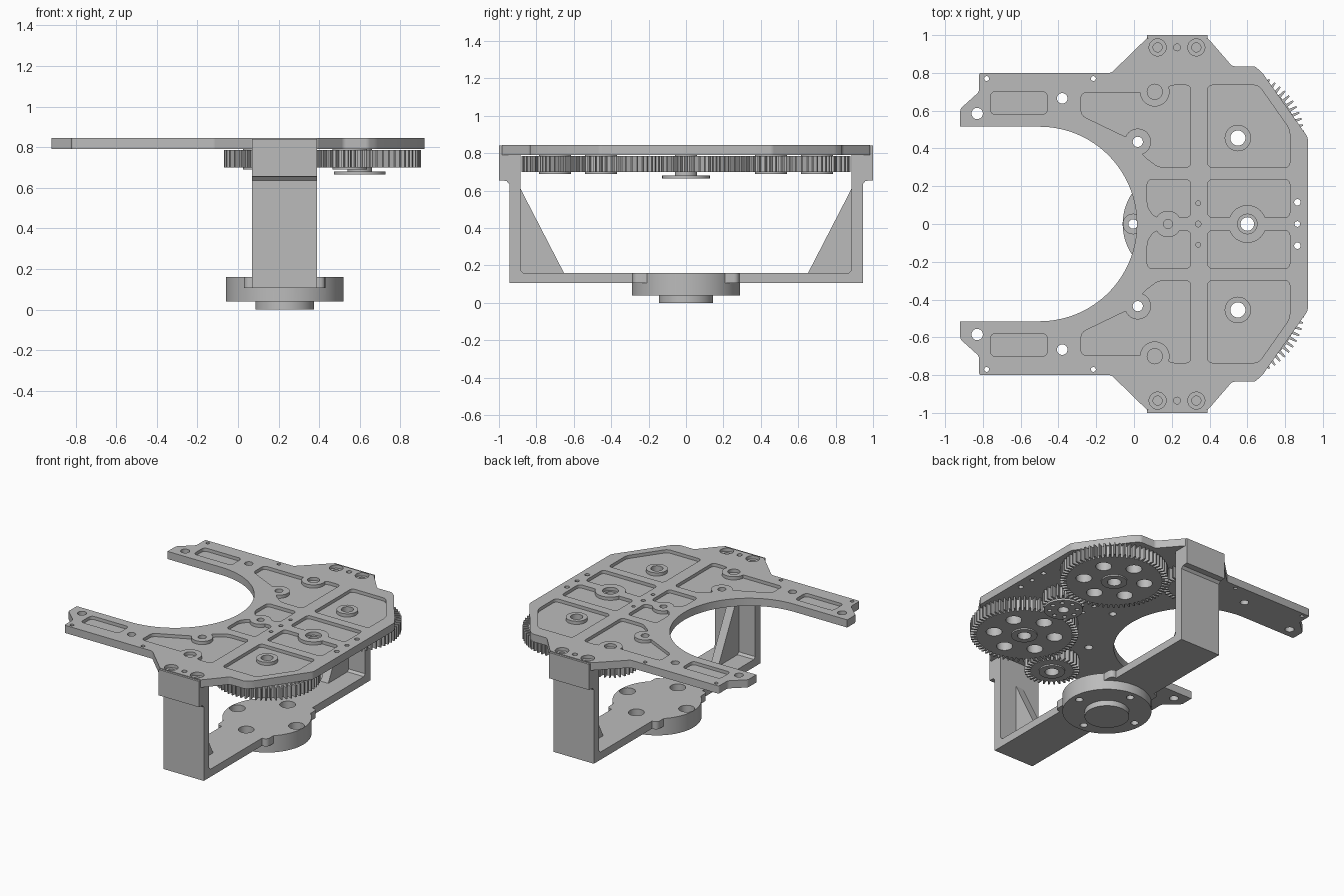
import bpy, bmesh, math

cube = bpy.data.objects.get("Cube")
if cube:
    bpy.data.objects.remove(cube, do_unlink=True)

grey = bpy.data.materials.new("plain_grey")
grey.use_nodes = True
grey.diffuse_color = (0.5, 0.5, 0.5, 1)
grey.node_tree.nodes["Principled BSDF"].inputs["Base Color"].default_value = (0.5, 0.5, 0.5, 1)


def circle(x, y, r, n=40):
    return [(x + r * math.cos(2 * math.pi * i / n), y + r * math.sin(2 * math.pi * i / n)) for i in range(n)]


def rect(x0, y0, x1, y1):
    return [(x0, y0), (x1, y0), (x1, y1), (x0, y1)]


def flip(points):
    return [(x, -y) for x, y in points]


def prisms(name, shapes, lo, hi, corner=0, along_x=False):
    """Extrude closed outlines between lo and hi, with optional rounded corners."""
    bm = bmesh.new()
    for pts in shapes:
        part = bmesh.new()
        part.faces.new([part.verts.new((x, y, lo)) for x, y in pts])
        if corner:
            bmesh.ops.bevel(part, geom=part.verts[:], offset=corner, segments=4,
                            profile=0.5, affect='VERTICES', clamp_overlap=True)
        top = bmesh.ops.extrude_face_region(part, geom=part.faces[:])["geom"]
        bmesh.ops.translate(part, verts=[v for v in top if isinstance(v, bmesh.types.BMVert)],
                            vec=(0, 0, hi - lo))
        if along_x:
            for v in part.verts:
                v.co = (v.co.z, v.co.x, v.co.y)
        bmesh.ops.recalc_face_normals(part, faces=part.faces[:])
        tmp = bpy.data.meshes.new("tmp")
        part.to_mesh(tmp)
        part.free()
        bm.from_mesh(tmp)
        bpy.data.meshes.remove(tmp)
    mesh = bpy.data.meshes.new(name)
    bm.to_mesh(mesh)
    bm.free()
    mesh.materials.append(grey)
    obj = bpy.data.objects.new(name, mesh)
    bpy.context.collection.objects.link(obj)
    return obj


def combine(obj, other, op='DIFFERENCE'):
    mod = obj.modifiers.new("combine", 'BOOLEAN')
    mod.operation, mod.solver, mod.object = op, 'EXACT', other
    bpy.context.view_layer.objects.active = obj
    bpy.ops.object.modifier_apply(modifier=mod.name)
    bpy.data.objects.remove(other, do_unlink=True)


def cut(obj, shapes, lo, hi, corner=0):
    combine(obj, prisms("cutter", shapes, lo, hi, corner))


def add(obj, shapes, lo, hi, corner=0):
    combine(obj, prisms("addition", shapes, lo, hi, corner), 'UNION')


def finish(obj):
    bpy.ops.object.select_all(action='DESELECT')
    obj.select_set(True)
    bpy.context.view_layer.objects.active = obj
    bpy.ops.object.shade_smooth_by_angle(angle=math.radians(25))


def both(shapes):
    return shapes + [flip(s) for s in shapes]


# Top plate: outline with round mouth between two arms
BOTTOM, TOP, FLOOR = 0.79, 0.845, 0.822
half = [(0.92, 0.46), (0.68, 0.80), (0.64, 0.835), (0.52, 0.835), (0.39, 0.985), (0.07, 0.985),
        (-0.12, 0.80), (-0.82, 0.80), (-0.82, 0.70), (-0.92, 0.61), (-0.92, 0.515)]
plate = prisms("top_plate", [half + flip(half)[::-1]], BOTTOM, TOP, 0.012)
arc = [(-0.5 + 0.515 * math.sin(a), 0.515 * math.cos(a))
       for a in (math.pi * i / 64 for i in range(65))]
cut(plate, [[(-1.2, 0.515)] + arc + [(-1.2, -0.515)]], 0.7, 0.9)

# Plate pockets, leaving round bosses standing
pockets = both([
    rect(-0.76, 0.58, -0.46, 0.70),
    [(-0.28, 0.695), (0.15, 0.695), (0.19, 0.735), (0.30, 0.735), (0.30, 0.30), (0.13, 0.30),
     (0.05, 0.36), (0.0, 0.44), (-0.28, 0.575)],
    [(0.39, 0.735), (0.66, 0.735), (0.825, 0.50), (0.825, 0.30), (0.39, 0.30)],
    [(0.07, 0.235), (0.30, 0.235), (0.30, 0.035), (0.11, 0.035), (0.07, 0.09)],
    rect(0.39, 0.035, 0.825, 0.235)])
pocket_cutter = prisms("pocket_cutter", pockets, FLOOR, 0.9, 0.025)
bosses = both([circle(0.11, 0.70, 0.078), circle(0.02, 0.435, 0.07), circle(0.55, 0.455, 0.07)])
combine(pocket_cutter, prisms("bosses", bosses + [circle(0.18, 0, 0.07), circle(0.60, 0, 0.10)], 0.7, 1.0))
combine(plate, pocket_cutter)

# Plate holes, then shallow counterbores
holes = both([circle(x, y, r, 24) for x, y, r in (
    (-0.83, 0.585, 0.03), (-0.38, 0.665, 0.028), (0.02, 0.435, 0.027), (-0.78, 0.77, 0.013),
    (-0.215, 0.77, 0.013), (0.55, 0.455, 0.04), (0.865, 0.115, 0.017), (0.34, 0.11, 0.013),
    (0.125, 0.935, 0.024), (0.33, 0.935, 0.024), (0.228, 0.935, 0.018))])
holes += [circle(x, 0, r, 24) for x, r in ((0.865, 0.015), (0.34, 0.015), (0.18, 0.024), (0.60, 0.036))]
cut(plate, holes, 0.7, 0.9)
bores = both([circle(0.125, 0.935, 0.045), circle(0.33, 0.935, 0.045), circle(0.11, 0.70, 0.04)])
cut(plate, bores + [circle(0.60, 0, 0.052)], FLOOR, 0.9)
finish(plate)

# Lower bracket: a U-shaped strap with stepped top ends
side = [(0.945, 0.105), (0.945, 0.635), (0.96, 0.652), (1.0, 0.655), (1.0, 0.84), (0.985, 0.84),
        (0.985, 0.79), (0.885, 0.79), (0.885, 0.175), (0.87, 0.16)]
mirrored = [(-y, z) for y, z in side][::-1]
bracket = prisms("lower_bracket", [side + mirrored], 0.07, 0.39, along_x=True)

# Round mounting flange and its neck on the bracket
CX = 0.23
add(bracket, [circle(CX, 0, 0.29, 72)], 0.04, 0.16)
add(bracket, [rect(CX - 0.2, -0.285, CX + 0.2, 0.285)], 0.105, 0.16, 0.03)
add(bracket, [circle(CX, 0, 0.145, 56)], 0.0, 0.06)
bolts = [(CX + 0.235, 0), (CX - 0.235, 0), (CX, 0.235), (CX, -0.235)]
cut(bracket, [circle(x, y, 0.025, 24) for x, y in bolts], -0.1, 0.3)
cut(bracket, [circle(x, y, 0.052, 32) for x, y in bolts], 0.10, 0.3)
finish(bracket)

# Triangular ribs inside the bracket corners
for name, s in (("back_rib", 1), ("front_rib", -1)):
    rib = [(s * 0.89, 0.62), (s * 0.89, 0.155), (s * 0.65, 0.155)]
    finish(prisms(name, [rib], CX - 0.03, CX + 0.03, along_x=True))


# Spur gears with hubs and bores
def gear(name, x, y, outer, teeth, hub, hub_low, bore, windows=0):
    pts = []
    for i in range(teeth):
        for step, r in ((-0.27, outer - 0.04), (-0.13, outer), (0.13, outer), (0.27, outer - 0.04)):
            a = 2 * math.pi * (i + step) / teeth
            pts.append((x + r * math.cos(a), y + r * math.sin(a)))
    obj = prisms(name, [pts], 0.70, 0.785)
    add(obj, [circle(x, y, hub)], hub_low, BOTTOM)
    cutters = [circle(x, y, bore, 32)]
    for i in range(windows):
        a = 2 * math.pi * (i + 0.5) / windows
        cutters.append(circle(x + 0.2 * math.cos(a), y + 0.2 * math.sin(a), 0.052, 32))
    cut(obj, cutters, 0.5, 1.0)
    return obj


for end, s in (("back", 1), ("front", -1)):
    finish(gear(end + "_large_gear", 0.55, s * 0.455, 0.352, 64, 0.085, 0.69, 0.045, 6))
    finish(gear(end + "_small_gear", 0.11, s * 0.70, 0.18, 32, 0.085, 0.69, 0.045))

# Drive pinion with a round horn plate
pinion = gear("drive_pinion", 0.60, 0, 0.135, 22, 0.06, 0.67, 0.036)
horn = prisms("pinion_horn", [circle(0.60, 0, 0.127, 56)], 0.665, 0.68)
horn_holes = [circle(x, y, 0.014, 16) for x, y in circle(0.60, 0, 0.09, 8)]
cut(horn, horn_holes + [circle(0.60, 0, 0.036, 32)], 0.5, 0.8)
finish(pinion)
finish(horn)
